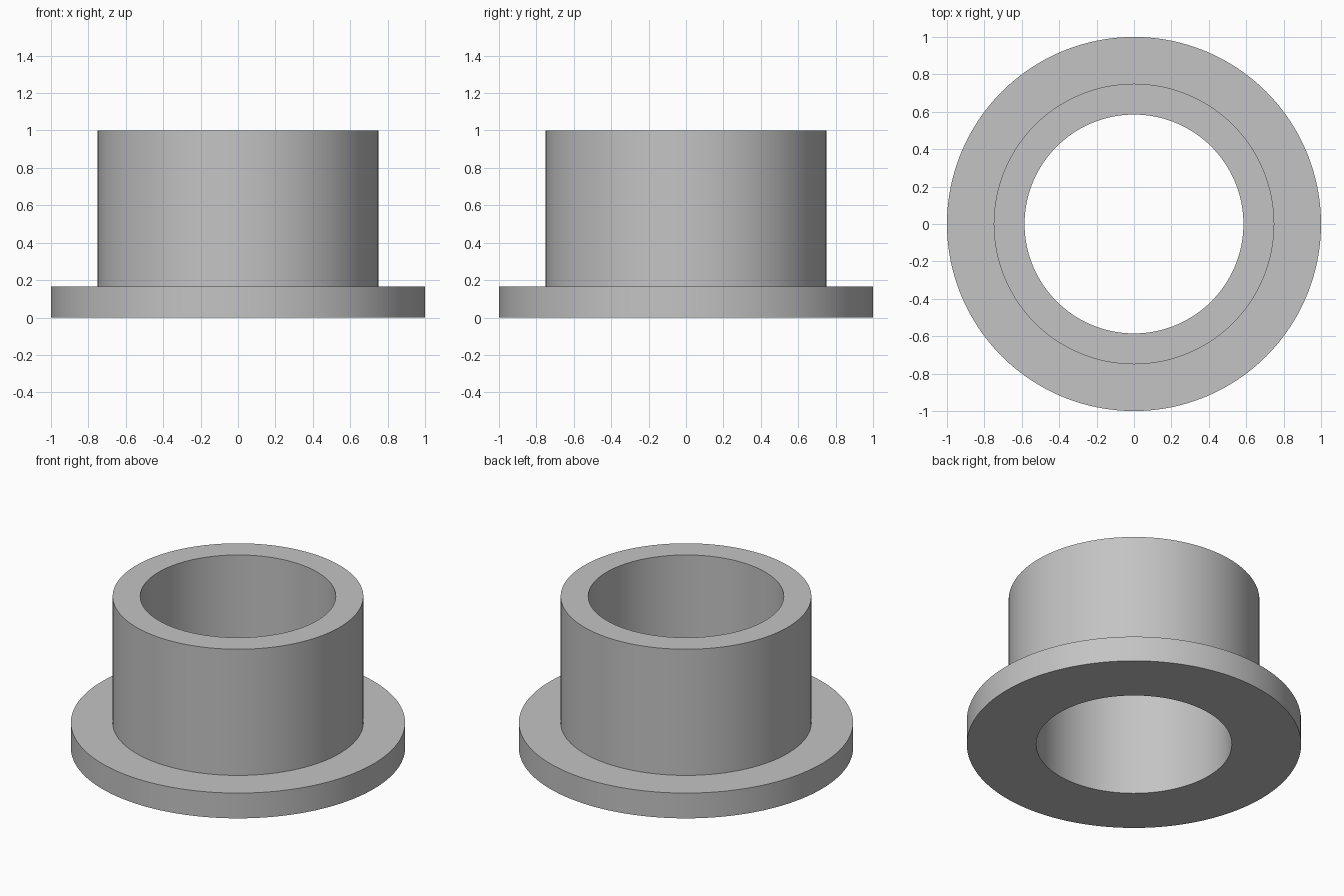
import bpy
import bmesh
import math

cube = bpy.data.objects.get("Cube")
if cube:
    bpy.data.objects.remove(cube, do_unlink=True)

# Plain grey metal
grey = bpy.data.materials.new("grey_metal")
grey.use_nodes = True
colour = (0.55, 0.55, 0.55, 1.0)
grey.diffuse_color = colour
grey.node_tree.nodes["Principled BSDF"].inputs["Base Color"].default_value = colour

SEGMENTS = 128
BORE, SLEEVE, FLANGE = 0.585, 0.75, 1.0
FLANGE_TOP, HEIGHT = 0.167, 1.0

# Closed wall section (radius, height), from the bottom of the bore outwards
section = [(BORE, 0), (FLANGE, 0), (FLANGE, FLANGE_TOP),
           (SLEEVE, FLANGE_TOP), (SLEEVE, HEIGHT), (BORE, HEIGHT)]


def lathe(name, profile, material):
    """Revolve a closed profile around the z axis."""
    bm = bmesh.new()
    rings = []
    for i in range(SEGMENTS):
        a = math.tau * i / SEGMENTS
        rings.append([bm.verts.new((r * math.cos(a), r * math.sin(a), z))
                      for r, z in profile])
    for i, ring in enumerate(rings):
        following = rings[(i + 1) % SEGMENTS]
        for j in range(len(profile)):
            k = (j + 1) % len(profile)
            bm.faces.new((ring[j], following[j], following[k], ring[k]))
    bmesh.ops.recalc_face_normals(bm, faces=bm.faces)
    mesh = bpy.data.meshes.new(name)
    bm.to_mesh(mesh)
    bm.free()
    mesh.materials.append(material)
    obj = bpy.data.objects.new(name, mesh)
    bpy.context.collection.objects.link(obj)
    return obj


# Flanged sleeve bushing with a straight through bore
bushing = lathe("flanged_bushing", section, grey)
bpy.ops.object.select_all(action="DESELECT")
bushing.select_set(True)
bpy.context.view_layer.objects.active = bushing
bpy.ops.object.shade_smooth_by_angle(angle=math.radians(30))
